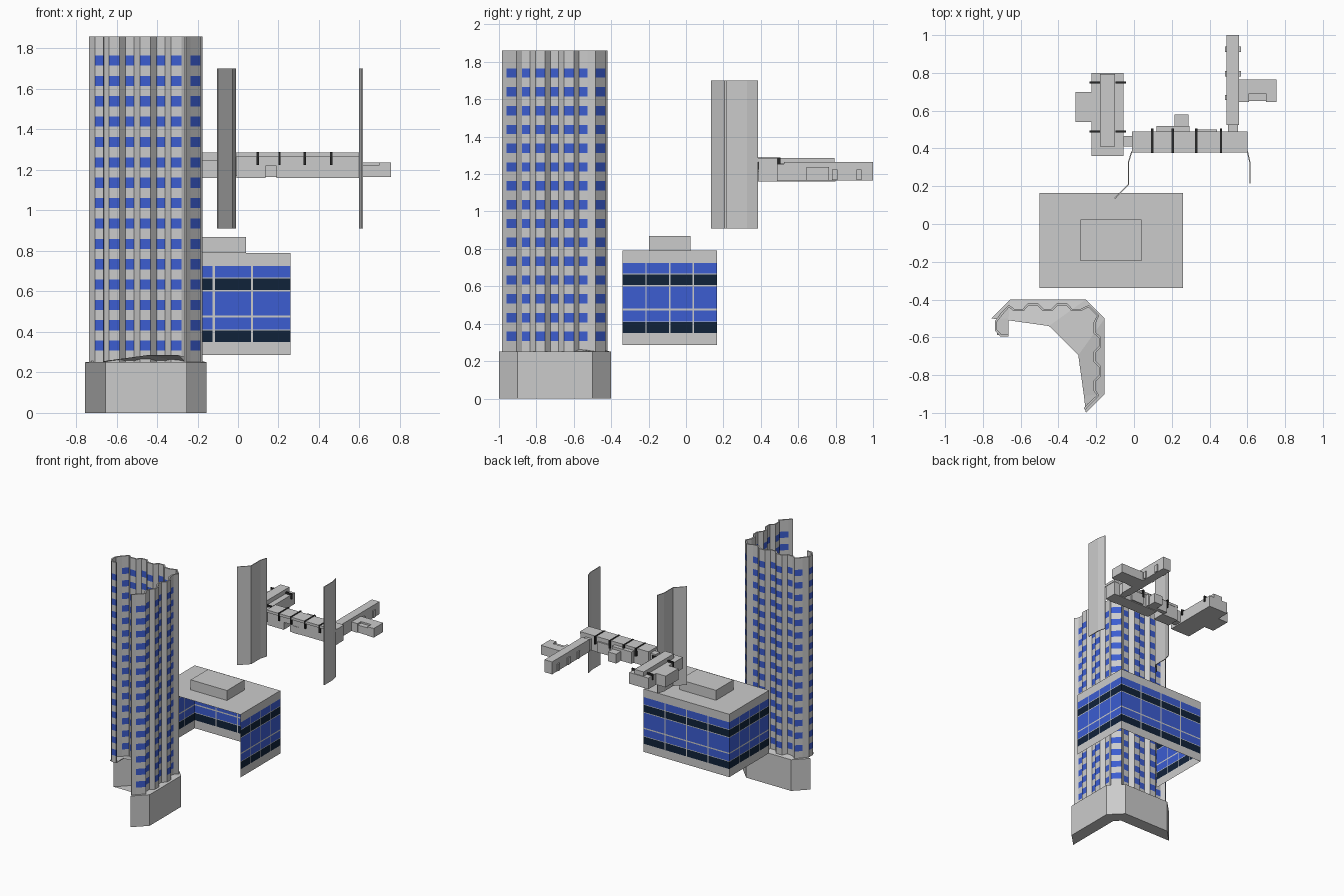
import bpy, bmesh

if "Cube" in bpy.data.objects:
    bpy.data.objects.remove(bpy.data.objects["Cube"])


def material(name, rgb):
    m = bpy.data.materials.new(name)
    m.diffuse_color = (*rgb, 1)
    m.use_nodes = True
    m.node_tree.nodes["Principled BSDF"].inputs["Base Color"].default_value = m.diffuse_color
    return m


GREY = material("concrete grey", (0.60, 0.60, 0.60))
BLUE = material("window blue", (0.045, 0.11, 0.64))
NAVY = material("dark navy", (0.005, 0.016, 0.042))
BLACK = material("trim black", (0.02, 0.02, 0.02))


def finish(name, bm, mats):
    me = bpy.data.meshes.new(name)
    bm.to_mesh(me)
    bm.free()
    for m in mats:
        me.materials.append(m)
    ob = bpy.data.objects.new(name, me)
    bpy.context.collection.objects.link(ob)
    return ob


def boxes(name, items, mat=GREY):
    """Each item is x0, x1, y0, y1, z0, z1."""
    bm = bmesh.new()
    for x0, x1, y0, y1, z0, z1 in items:
        r = bmesh.ops.create_cube(bm, size=1)
        for v in r["verts"]:
            v.co = ((x0 + x1) / 2 + v.co.x * (x1 - x0),
                    (y0 + y1) / 2 + v.co.y * (y1 - y0),
                    (z0 + z1) / 2 + v.co.z * (z1 - z0))
    return finish(name, bm, [mat])


def sheet(name, path, levels, rule=None, mats=(GREY,), thick=0):
    """Vertical wall along a path; rule(segment, z) gives the material index."""
    bm = bmesh.new()
    rows = [[bm.verts.new((x, y, z)) for x, y in path] for z in levels]
    for j in range(len(levels) - 1):
        for i in range(len(path) - 1):
            f = bm.faces.new((rows[j][i], rows[j][i + 1], rows[j + 1][i + 1], rows[j + 1][i]))
            if rule:
                f.material_index = rule(i, (levels[j] + levels[j + 1]) / 2)
    ob = finish(name, bm, mats)
    if thick:
        s = ob.modifiers.new("thickness", "SOLIDIFY")
        s.thickness, s.offset = thick, 0
    return ob


def strips(name, edge_a, edge_b):
    """Quads between two matching 3D edges."""
    bm = bmesh.new()
    a = [bm.verts.new(p) for p in edge_a]
    b = [bm.verts.new(p) for p in edge_b]
    for i in range(len(a) - 1):
        bm.faces.new((a[i], a[i + 1], b[i + 1], b[i]))
    return finish(name, bm, [GREY])


def flip(p):
    """Mirror across the diagonal of the L-shaped tower."""
    return (p[1] + 0.245, p[0] - 0.245)


# --- Tower podium: outer wall, floor strip and sloping roof
half = [(-0.755, -0.5), (-0.655, -0.4), (-0.255, -0.4)]
outer = half + [flip(p) for p in reversed(half)]
sheet("podium_wall", outer, [0, 0.25])
in_half = [(-0.755, -0.5), (-0.65, -0.5), (-0.296, -0.5)]
inner = in_half + [flip(p) for p in reversed(in_half)]
strips("podium_floor", [(x, y, 0) for x, y in outer], [(x, y, 0) for x, y in inner])
r_half = [(-0.755, -0.5, 0.25), (-0.665, -0.51, 0.255), (-0.45, -0.54, 0.285)]
r_in = r_half + [(*flip(p), p[2]) for p in reversed(r_half)]
strips("podium_roof", [(x, y, 0.25) for x, y in outer], r_in)
boxes("podium_roof_corner", [(-0.725, -0.665, -0.588, -0.5, 0.25, 0.256)])

# --- Tower: zigzag curtain wall, windows on the flat bays
wing = [(-0.24, -0.435)]
for i in range(5):
    x, y = -0.305 - 0.0765 * i, (-0.425 if i % 2 else -0.455)
    wing += [(x + 0.024, y), (x - 0.024, y)]
wing.append((-0.662, -0.435))
west_end = [(-0.665, -0.59), (-0.705, -0.59), (-0.73, -0.562), (-0.73, -0.515), (-0.70, -0.475)]
east_end = [(-0.24, -0.955), (-0.262, -0.98)]
path = west_end + wing[::-1] + [flip(p) for p in wing] + east_end
STEP, SILL, WIN = 0.1006, 0.307, 0.05
levels = [0.25]
for k in range(15):
    levels += [SILL + STEP * k, SILL + STEP * k + WIN]
levels.append(1.86)


def tower_rule(seg, z):
    k = (z - SILL) / STEP
    return int(seg % 2 == 0 and 0 < k < 15 and (k % 1) * STEP < WIN)


sheet("tower_facade", path, levels, tower_rule, (GREY, BLUE), 0.012)

# --- Office block: three glazed walls, open front and underside
X0, X1, Y0, Y1 = -0.5, 0.26, -0.34, 0.165
bands = [0.285, 0.35, 0.408, 0.413, 0.47, 0.48, 0.60, 0.606, 0.663, 0.668, 0.725, 0.79]
band_mat = [0, 2, 0, 1, 0, 1, 0, 2, 0, 1, 0]


def office_rule(seg, z):
    if seg % 2:
        return 0
    return band_mat[sum(z > b for b in bands) - 1]


def office_wall(name, p0, p1):
    ts = [0]
    for i in (1, 2, 3):
        ts += [i / 4 - 0.007, i / 4 + 0.007]
    ts.append(1)
    pts = [(p0[0] + (p1[0] - p0[0]) * t, p0[1] + (p1[1] - p0[1]) * t) for t in ts]
    sheet(name, pts, bands, office_rule, (GREY, BLUE, NAVY))


office_wall("office_right_wall", (X1, Y0), (X1, Y1))
office_wall("office_back_wall", (X1, Y1), (X0, Y1))
office_wall("office_left_wall", (X0, Y1), (X0, Y0))
strips("office_roof", [(X0, Y0, 0.79), (X1, Y0, 0.79)], [(X0, Y1, 0.79), (X1, Y1, 0.79)])
boxes("office_penthouse", [(-0.283, 0.04, -0.197, 0.023, 0.79, 0.87)])

# --- Tall free-standing panels
sheet("left_panel", [(-0.102, 0.135), (-0.03, 0.208), (-0.03, 0.325), (-0.012, 0.383)],
      [0.91, 1.70], thick=0.006)
sheet("right_panel", [(0.60, 0.385), (0.614, 0.325), (0.614, 0.215)], [0.91, 1.70], thick=0.006)

# --- Raised corridor with a see-through opening
boxes("corridor", [
    (-0.008, 0.135, 0.388, 0.488, 1.16, 1.265),
    (0.19, 0.597, 0.388, 0.488, 1.16, 1.265),
    (0.135, 0.19, 0.388, 0.488, 1.22, 1.265)])
boxes("corridor_roof", [(-0.01, 0.60, 0.378, 0.49, 1.265, 1.285)])
boxes("corridor_doors", [(x, x + 0.052, 0.384, 0.39, 1.16, 1.216) for x in (0.22, 0.50)])
boxes("corridor_bands", [(x - 0.006, x + 0.006, 0.376, 0.505, 1.225, 1.288)
                         for x in (0.097, 0.205, 0.33, 0.46)], BLACK)
boxes("corridor_rear_bays", [
    (0.12, 0.295, 0.488, 0.52, 1.165, 1.26),
    (0.215, 0.288, 0.52, 0.58, 1.165, 1.24),
    (0.33, 0.44, 0.488, 0.50, 1.165, 1.25)])

# --- Left wing building
boxes("left_wing", [
    (-0.225, -0.055, 0.36, 0.80, 1.16, 1.25),
    (-0.31, -0.225, 0.54, 0.70, 1.16, 1.25),
    (-0.055, -0.008, 0.41, 0.465, 1.17, 1.265)])
boxes("left_wing_ridge", [(-0.18, -0.10, 0.41, 0.795, 1.25, 1.285)])
boxes("left_wing_bands", [(x, x + 0.055, y - 0.005, y + 0.005, 1.22, 1.265)
                          for x in (-0.235, -0.098) for y in (0.49, 0.75)], BLACK)

# --- Right wing building
boxes("right_wing", [
    (0.49, 0.557, 0.525, 1.0, 1.165, 1.265),
    (0.498, 0.55, 0.488, 0.525, 1.165, 1.255)])
boxes("right_wing_fins", [(0.481, 0.566, y - 0.014, y + 0.014, 1.168, 1.225)
                          for y in (0.67, 0.795, 0.925)])
boxes("side_room", [
    (0.557, 0.61, 0.645, 0.765, 1.165, 1.238),
    (0.61, 0.70, 0.69, 0.765, 1.165, 1.238),
    (0.70, 0.755, 0.645, 0.765, 1.165, 1.238),
    (0.61, 0.70, 0.65, 0.69, 1.165, 1.225)])
